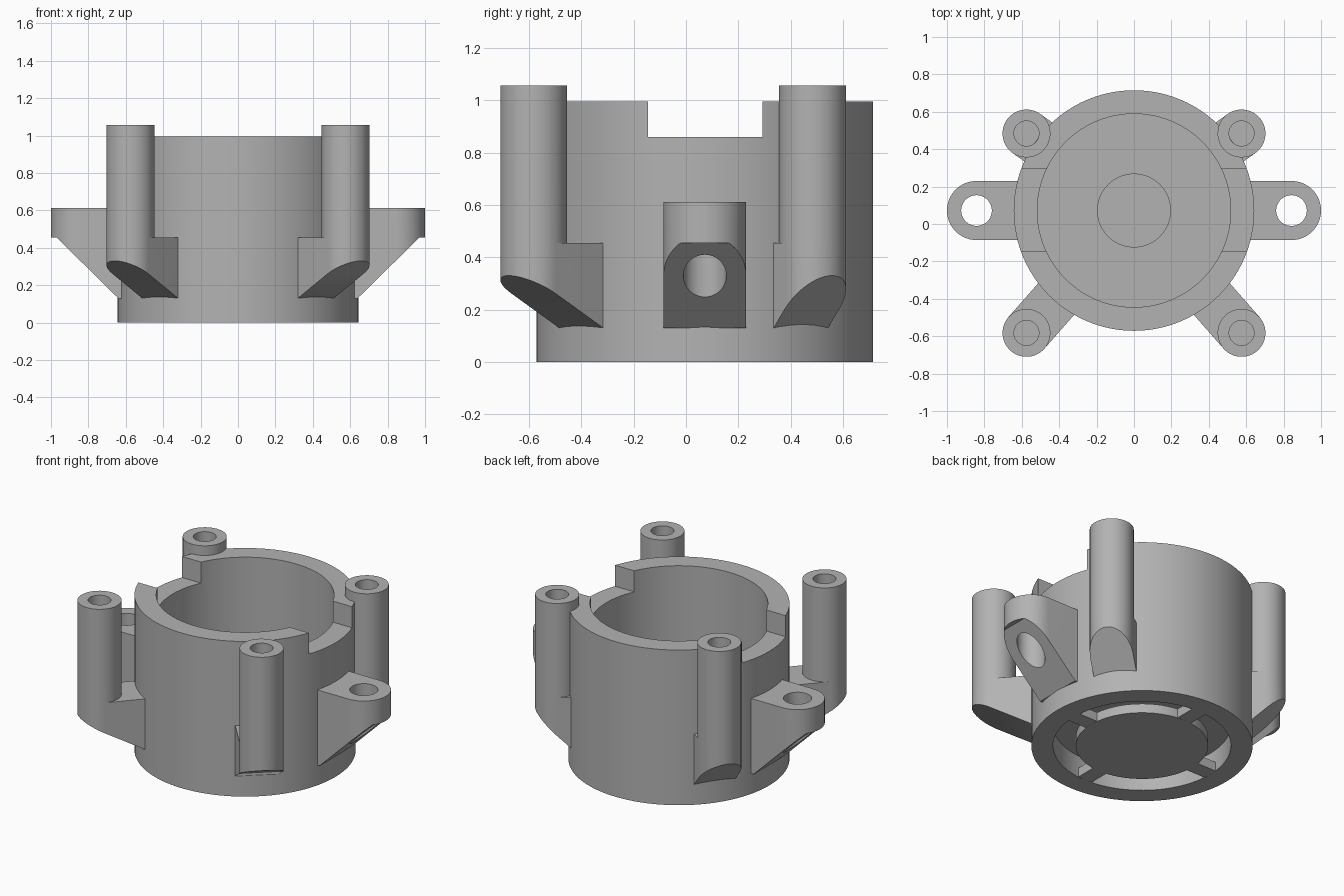
import bpy, bmesh, math
from mathutils import Matrix, Vector

if "Cube" in bpy.data.objects:
    bpy.data.objects.remove(bpy.data.objects["Cube"])

CY = 0.072            # y of the housing axis
SEG = 96

grey = bpy.data.materials.new("light_grey")
grey.diffuse_color = (0.45, 0.45, 0.45, 1)
grey.use_nodes = True
grey.node_tree.nodes["Principled BSDF"].inputs["Base Color"].default_value = grey.diffuse_color


def finish(name, bm, matrix=Matrix()):
    bmesh.ops.transform(bm, matrix=matrix, verts=bm.verts)
    bmesh.ops.recalc_face_normals(bm, faces=bm.faces)
    me = bpy.data.meshes.new(name)
    bm.to_mesh(me)
    bm.free()
    me.materials.append(grey)
    ob = bpy.data.objects.new(name, me)
    bpy.context.collection.objects.link(ob)
    return ob


def prism(name, outline, z0, z1, matrix=Matrix()):
    """Closed xy outline extruded from z0 to z1."""
    bm = bmesh.new()
    face = bm.faces.new([bm.verts.new((x, y, z0)) for x, y in outline])
    ext = bmesh.ops.extrude_face_region(bm, geom=[face])["geom"]
    bmesh.ops.translate(bm, vec=(0, 0, z1 - z0),
                        verts=[v for v in ext if isinstance(v, bmesh.types.BMVert)])
    return finish(name, bm, matrix)


def arc(cx, cy, r, a0=0, a1=360, n=48):
    closed = a1 - a0 == 360
    return [(cx + r * math.cos(t), cy + r * math.sin(t)) for t in
            (math.radians(a0 + (a1 - a0) * i / (n if closed else n - 1)) for i in range(n))]


def lathe(name, profile, matrix):
    """Closed r,z section spun round z."""
    bm = bmesh.new()
    rings = [[bm.verts.new((r * math.cos(a), r * math.sin(a), z)) for r, z in profile]
             for a in (2 * math.pi * i / SEG for i in range(SEG))]
    n = len(profile)
    for i in range(SEG):
        a, b = rings[i], rings[(i + 1) % SEG]
        for j in range(n):
            k = (j + 1) % n
            bm.faces.new((a[j], b[j], b[k], a[k]))
    return finish(name, bm, matrix)


def cut(ob, cutter):
    """Subtract the cutter, then remove it."""
    mod = ob.modifiers.new("cut", 'BOOLEAN')
    mod.operation, mod.solver, mod.object = 'DIFFERENCE', 'EXACT', cutter
    bpy.context.view_layer.objects.active = ob
    bpy.ops.object.modifier_apply(modifier=mod.name)
    bpy.data.objects.remove(cutter)


def box(x0, x1, y0, y1):
    return [(x0, y0), (x1, y0), (x1, y1), (x0, y1)]


axis = Matrix.Translation((0, CY, 0))

# Housing: bore above, vent chamber below, a holed floor between them
housing = lathe("housing", [(0.643, 0), (0.643, 0.995), (0.517, 0.995), (0.517, 0.2),
                            (0.195, 0.2), (0.195, 0.14), (0.517, 0.14), (0.517, 0)], axis)
cut(housing, prism("notch_cutter", box(-1, 1, -0.145, 0.293), 0.86, 1.2))

# Bottom vent: disc held by four spokes
prism("vent_disc", arc(0, 0, 0.385, n=SEG), 0, 0.06, axis)
for i in range(4):
    prism("vent_spoke", box(0.36, 0.54, -0.05, 0.05), 0.0005, 0.0595,
          axis @ Matrix.Rotation(i * math.pi / 2, 4, 'Z'))

# Screw posts: each has a web to the housing and a sloped underside
R = 0.128
for side in (1, -1):
    for label, py in (("front", -0.582), ("back", 0.484)):
        dx, dy = side * 0.575, py - CY
        dist = math.hypot(dx, dy)
        turn = axis @ Matrix.Rotation(math.atan2(dy, dx), 4, 'Z')
        web_end = 0.59
        slope = (0.33 - 0.13) / (dist + R - 0.63)
        post = prism(label + "_post", arc(dist, 0, R), 0.0, 1.057)
        web = prism(label + "_web", [(web_end, -R)] + arc(dist, 0, R, -90, 90, 25)
                    + [(web_end, R)], 0.0, 0.455)
        # join web and post, slice the underside, then drill the screw hole
        mod = post.modifiers.new("join", 'BOOLEAN')
        mod.operation, mod.solver, mod.object = 'UNION', 'EXACT', web
        bpy.context.view_layer.objects.active = post
        bpy.ops.object.modifier_apply(modifier=mod.name)
        bpy.data.objects.remove(web)
        # side profile drawn in x,z and swept along y
        stand = Matrix.Rotation(math.pi / 2, 4, 'X')
        cut(post, prism("slope_cutter", [(0.3, -0.2), (1.3, -0.2),
                                         (1.3, 0.13 + slope * 0.67), (0.63, 0.13), (0.3, 0.13)],
                        -0.4, 0.4, stand))
        cut(post, prism("hole_cutter", arc(dist, 0, 0.067, n=32), 0.55, 1.2))
        post.data.transform(turn)

    # Side mounting ear: rounded tab, 45 degree underside, through hole
    ear = prism("mounting_ear", [(0.59, -0.158)] + arc(0.842, 0, 0.158, -90, 90, 33)
                + [(0.59, 0.158)], 0.0, 0.612)
    cut(ear, prism("ear_slope_cutter", [(0.3, -0.2), (1.3, -0.2), (1.3, 0.455),
                                        (0.97, 0.455), (0.64, 0.13), (0.3, 0.13)],
                   -0.4, 0.4, Matrix.Rotation(math.pi / 2, 4, 'X')))
    cut(ear, prism("ear_hole_cutter", arc(0.842, 0, 0.082), -0.1, 0.9))
    ear.data.transform(axis @ Matrix.Rotation(0 if side > 0 else math.pi, 4, 'Z'))

# Smooth round walls, keep sharp edges
for ob in bpy.context.scene.objects:
    ob.select_set(True)
bpy.context.view_layer.objects.active = housing
bpy.ops.object.shade_smooth_by_angle(angle=math.radians(30))
